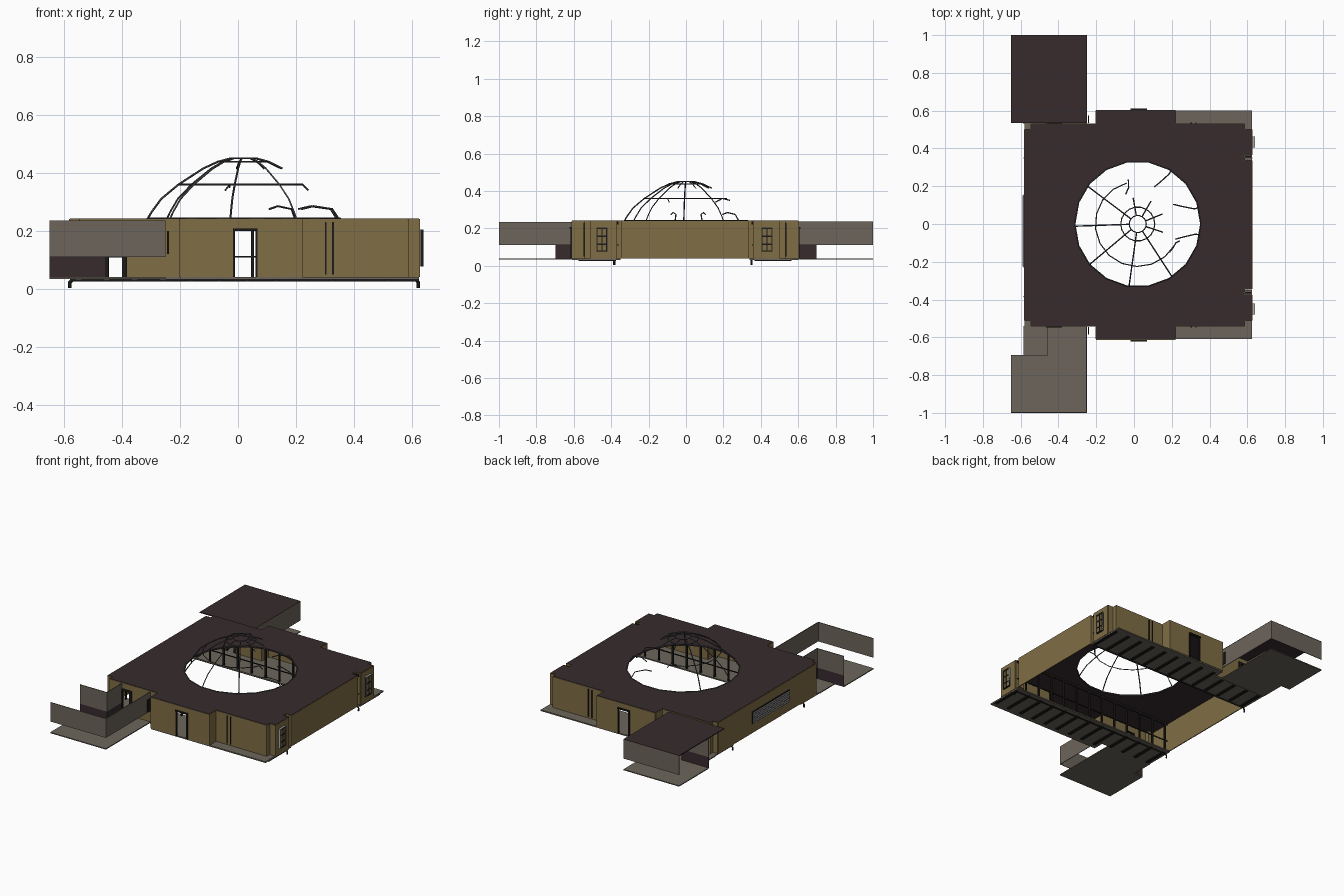
import bpy, bmesh, math
from mathutils import Vector

if "Cube" in bpy.data.objects:
    bpy.data.objects.remove(bpy.data.objects["Cube"])


def material(name, rgb):
    m = bpy.data.materials.new(name)
    m.diffuse_color = (*rgb, 1)
    m.use_nodes = True
    m.node_tree.nodes["Principled BSDF"].inputs["Base Color"].default_value = m.diffuse_color
    return m


TAN = material("tan_plaster", (0.215, 0.155, 0.06))
ROOF = material("dark_brown_roof", (0.038, 0.024, 0.026))
GREY = material("weathered_grey", (0.15, 0.13, 0.105))
BLACK = material("black_iron", (0.012, 0.011, 0.01))
STEEL = material("dome_steel", (0.06, 0.06, 0.065))
GLASS = material("pale_glass", (0.42, 0.42, 0.43))


def mesh_object(name, bm, mat):
    me = bpy.data.meshes.new(name)
    bm.to_mesh(me)
    bm.free()
    me.materials.append(mat)
    ob = bpy.data.objects.new(name, me)
    bpy.context.collection.objects.link(ob)
    return ob


def boxes(name, mat, items):
    """One object from many boxes given as x0, x1, y0, y1, z0, z1."""
    bm = bmesh.new()
    for x0, x1, y0, y1, z0, z1 in items:
        vs = bmesh.ops.create_cube(bm, size=1)["verts"]
        for v in vs:
            v.co = Vector((x0 + (x1 - x0) * (v.co.x + 0.5),
                           y0 + (y1 - y0) * (v.co.y + 0.5),
                           z0 + (z1 - z0) * (v.co.z + 0.5)))
        bmesh.ops.recalc_face_normals(bm, faces=bm.faces[:])
    return mesh_object(name, bm, mat)


def tubes(name, mat, paths, radius):
    cu = bpy.data.curves.new(name, "CURVE")
    cu.dimensions = "3D"
    cu.bevel_depth = radius
    cu.bevel_resolution = 0
    cu.use_fill_caps = True
    for pts in paths:
        sp = cu.splines.new("POLY")
        sp.points.add(len(pts) - 1)
        for p, co in zip(sp.points, pts):
            p.co = (*co, 1)
    cu.materials.append(mat)
    ob = bpy.data.objects.new(name, cu)
    bpy.context.collection.objects.link(ob)
    bpy.ops.object.select_all(action="DESELECT")
    ob.select_set(True)
    bpy.context.view_layer.objects.active = ob
    bpy.ops.object.convert(target="MESH")


def sides(y):
    """A distance from the middle, as the front and the back position."""
    return (-y - 0.005, y - 0.005)


# Building outline, front half then mirrored to the back
half = [(-.58, -.51), (-.545, -.51), (-.545, -.54), (-.2, -.54), (-.2, -.61),
        (.22, -.61), (.22, -.54), (.585, -.54), (.585, -.51), (.625, -.51),
        (.625, -.375), (.585, -.375), (.585, -.345), (.625, -.345)]
outline = half + [(x, -y - 0.01) for x, y in reversed(half)]
Z0, Z1, CX, R = 0.04, 0.24, 0.02, 0.333

# Walls, split around the door openings
openings = [(-.46, -.385, .2), (-.015, .065, .205)]
parts = []
T = 0.003
for (xa, ya), (xb, yb) in zip(outline, outline[1:] + outline[:1]):
    x0, x1, y0, y1 = min(xa, xb), max(xa, xb), min(ya, yb), max(ya, yb)
    if y0 == y1:
        x = x0
        for a, b, top in openings:
            if x0 < a and b < x1:
                parts.append((x, a, y0 - T, y0 + T, Z0, Z1))
                parts.append((a, b, y0 - T, y0 + T, top, Z1))
                x = b
        parts.append((x, x1, y0 - T, y0 + T, Z0, Z1))
    else:
        parts.append((x0 - T, x0 + T, y0, y1, Z0, Z1))
boxes("outer_walls", TAN, parts)

# Flat roof with a round hole
bm = bmesh.new()
N = 18
ring = [(CX + R * math.cos(2 * math.pi * i / N), R * math.sin(2 * math.pi * i / N))
        for i in range(N)]
edges = []
for loop in (outline, ring):
    vs = [bm.verts.new((x, y, Z1 + 0.002)) for x, y in loop]
    edges += [bm.edges.new((vs[i], vs[(i + 1) % len(vs)])) for i in range(len(vs))]
bmesh.ops.triangle_fill(bm, use_beauty=True, use_dissolve=False, edges=edges,
                        normal=(0, 0, 1))
roof = mesh_object("flat_roof", bm, ROOF)
mod = roof.modifiers.new("thickness", "SOLIDIFY")
mod.thickness = 0.007

# Floor strips along front and back
floors, joists, rails, posts, pipes = [], [], [], [], []
for s in (-1, 1):
    def span(a, b):
        p, q = s * a - 0.005, s * b - 0.005
        return min(p, q), max(p, q)
    floors.append((-.58, .625, *span(.345, .535), .032, .04))
    floors.append((-.2, .625, *span(.535, .605), .032, .04))
    for i in range(13):
        x = -.56 + i * .097
        joists.append((x, x + .02, *span(.37, .57 if x > -.2 else .53), .026, .032))
    # Inner railing and posts
    y = s * .36 - .005
    rails.append((-.57, .62, y - .003, y + .003, .108, .113))
    rails.append((-.57, .62, y - .004, y + .004, .222, .236))
    for i in range(12):
        x = -.55 + i * .1
        posts.append((x - .005, x + .005, y - .005, y + .005, .04, .236))
    # Edge pipe with bent ends
    y = s * .367 - .017
    pipes.append([(-.58, y, .003), (-.58, y, .022), (-.572, y, .03),
                  (.615, y, .03), (.622, y, .022), (.622, y, .003)])
boxes("floor_strips", GREY, floors)
boxes("floor_joists", BLACK, joists)
boxes("inner_rails", BLACK, rails)
boxes("inner_posts", BLACK, posts)
tubes("edge_pipes", BLACK, pipes, 0.006)

# Door frames, wall strips and porch door frames
frames, strips = [], []
for s in (-1, 1):
    y = s * .607 - .005
    for x in (-.018, .06):
        frames.append((x, x + .008, y - .006, y + .006, .04, .205))
    frames.append((-.018, .068, y - .01, y + .01, .2, .208))
    y = s * .538 - .005
    for x in (-.4, -.465):
        frames.append((x, x + .018, y - .006, y + .006, .04, .2))
    frames.append((-.465, -.382, y - .006, y + .006, .192, .203))
    strips.append((-.244, -.238, *sorted((s * .54 - .005, s * .58 - .005)), .12, .2))
    for x in (.3, .325):
        strips.append((x, x + .006, y - .005, y + .005, .05, .23))
boxes("door_frames", BLACK, frames)
boxes("wall_strips", BLACK, strips)

# East bay windows with bars and pale side panes
bars, panes, cores = [], [], []
for y in (-.45, .433):
    cores.append((.622, .636, y - .026, y + .026, .08, .2))
    for dy in (-.026, 0, .026):
        bars.append((.63, .639, y + dy - .003, y + dy + .003, .077, .203))
    for z in (.08, .115, .158, .2):
        bars.append((.63, .639, y - .029, y + .029, z - .003, z + .003))
    for dy in (-.029, .027):
        panes.append((.625, .64, y + dy, y + dy + .002, .078, .204))
    panes.append((.625, .64, y - .029, y + .029, .203, .205))
boxes("window_bays", TAN, cores)
boxes("window_bars", BLACK, bars)
boxes("window_side_panes", GLASS, panes)

# West louvred grille
boxes("west_grille_back", BLACK, [(-.586, -.582, -.23, .155, .1, .18)])
boxes("west_grille_slats", GLASS,
      [(-.589, -.585, -.225, .15, .106 + i * .012, .112 + i * .012) for i in range(6)])

# Corner porches: floor, hanging parapets and split entrance walls
grey, dark = [], []
for s, wall, end in ((-1, -.54, -1), (1, .53, 1)):
    mid = s * .695
    grey.append((-.65, -.25, *sorted((mid, end)), .034, .04))
    grey.append((-.585, -.25, *sorted((wall, mid)), .034, .04))
    e = sorted((end, end - s * .004))
    grey.append((-.65, -.25, *e, .11, .235))
    grey.append((-.254, -.25, *sorted((wall, end)), .11, .235))
    m = (mid - .002, mid + .002)
    side = sorted((wall, mid))
    for items, a, b in ((grey, .11, .235), (dark, .04, .11)):
        items.append((-.65, -.455, *m, a, b))
        items.append((-.459, -.455, *side, a, b))
boxes("porch_panels", GREY, grey)
boxes("porch_lower_walls", ROOF, dark)
boxes("back_porch_roof", ROOF, [(-.65, -.25, .535, 1, .23, .236)])

# Broken dome frame
profile = [(.333, .24), (.318, .265), (.285, .31), (.225, .36), (.14, .415),
           (.09, .438), (.045, .45)]


def dome(deg, r, z):
    a = math.radians(deg)
    return (CX + r * math.cos(a), r * math.sin(a), z)


def arc(r, z, a0, a1, step=20):
    n = max(1, round((a1 - a0) / step))
    return [dome(a0 + (a1 - a0) * i / n, r, z) for i in range(n + 1)]


ribs = [[dome(a, r, z) for r, z in profile] for a in (143, 182, 220, 262, 303)]
for a in (342, 22, 60, 100):  # snapped ribs
    ribs.append([dome(a, r, z) for r, z in profile[4:]])
for a, bend in ((350, -12), (15, 14), (58, 8)):
    ribs.append([dome(a, .333, .24), dome(a, .31, .275),
                 dome(a + bend / 2, .25, .285), dome(a + bend, .215, .275)])
ribs.append([dome(102, .24, .35), dome(104, .2, .36), dome(112, .17, .34)])
ribs.append([dome(a, *profile[3]) for a in (318, 326, 334)] + [dome(338, .24, .34)])
tubes("dome_ribs", STEEL, ribs, 0.0035)
tubes("dome_rings", STEEL, [arc(.225, .36, 105, 330), arc(.045, .45, 0, 360),
                            arc(.09, .438, 0, 360), arc(R, .243, 0, 360)], 0.003)
